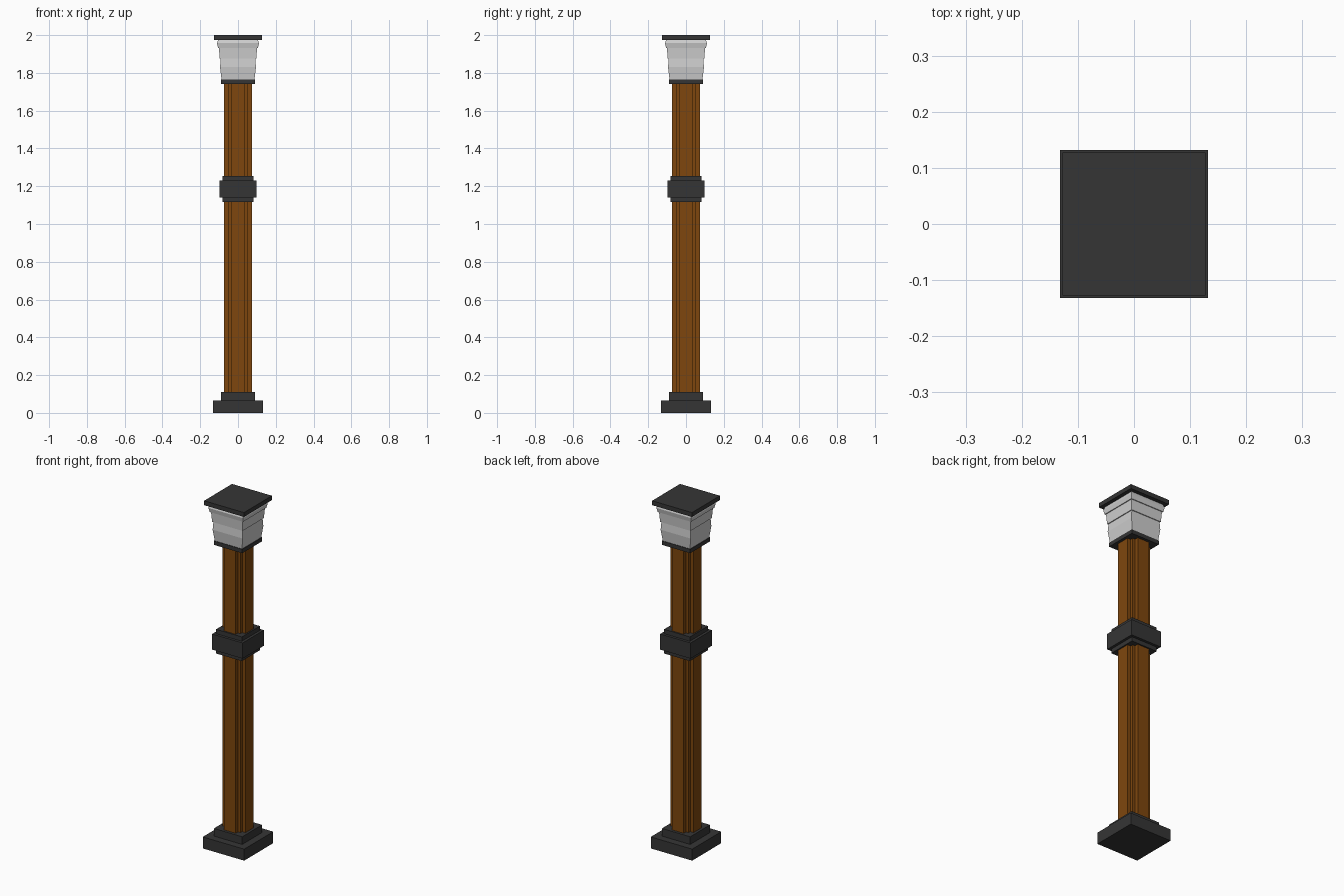
import bpy
import bmesh

cube = bpy.data.objects.get("Cube")
if cube:
    bpy.data.objects.remove(cube, do_unlink=True)


def make_material(name, rgb):
    mat = bpy.data.materials.new(name)
    mat.use_nodes = True
    color = (*rgb, 1.0)
    mat.diffuse_color = color
    mat.node_tree.nodes["Principled BSDF"].inputs["Base Color"].default_value = color
    return mat


iron = make_material("dark_iron", (0.036, 0.036, 0.036))
wood = make_material("brown_wood", (0.21, 0.062, 0.004))
stone = make_material("pale_stone", (0.62, 0.62, 0.62))

SQUARE = [(1, 1), (-1, 1), (-1, -1), (1, -1)]


def stack(name, mat, levels, section=SQUARE):
    """Loft a cross-section through (half width, height) levels and cap the ends."""
    bm = bmesh.new()
    rings = [[bm.verts.new((x * half, y * half, z)) for x, y in section]
             for half, z in levels]
    count = len(section)
    for low, high in zip(rings, rings[1:]):
        for i in range(count):
            j = (i + 1) % count
            bm.faces.new((low[i], low[j], high[j], high[i]))
    bm.faces.new(rings[0][::-1])
    bm.faces.new(rings[-1])
    bmesh.ops.recalc_face_normals(bm, faces=bm.faces)
    mesh = bpy.data.meshes.new(name)
    bm.to_mesh(mesh)
    bm.free()
    mesh.materials.append(mat)
    obj = bpy.data.objects.new(name, mesh)
    bpy.context.collection.objects.link(obj)
    return obj


def block(half, bottom, top):
    return [(half, bottom), (half, top)]


# Shaft section: a square with a two-step notch at each corner
FACE, STEP, NOTCH = 0.074, 0.053, 0.037
corner = [(FACE, NOTCH), (STEP, NOTCH), (STEP, STEP), (NOTCH, STEP), (NOTCH, FACE)]
shaft_section = []
for _ in range(4):
    shaft_section += corner
    corner = [(-y, x) for x, y in corner]

# Base
stack("base", iron, block(0.132, 0, 0.066) + block(0.09, 0.066, 0.11))

# Shaft
stack("shaft", wood, block(1, 0.11, 1.742), shaft_section)

# Middle band
stack("middle_band", iron,
      block(0.082, 1.116, 1.14) + block(0.097, 1.14, 1.23) + block(0.082, 1.23, 1.255))

# Capital, from the collar up to the top slab
stack("capital_collar", iron, block(0.09, 1.742, 1.765))
stack("capital", stone, [
    (0.087, 1.765), (0.095, 1.83), (0.092, 1.875),
    (0.097, 1.875), (0.101, 1.933),
    (0.106, 1.933), (0.111, 1.957), (0.105, 1.975)])
stack("top_slab", iron, block(0.127, 1.975, 2.0))
